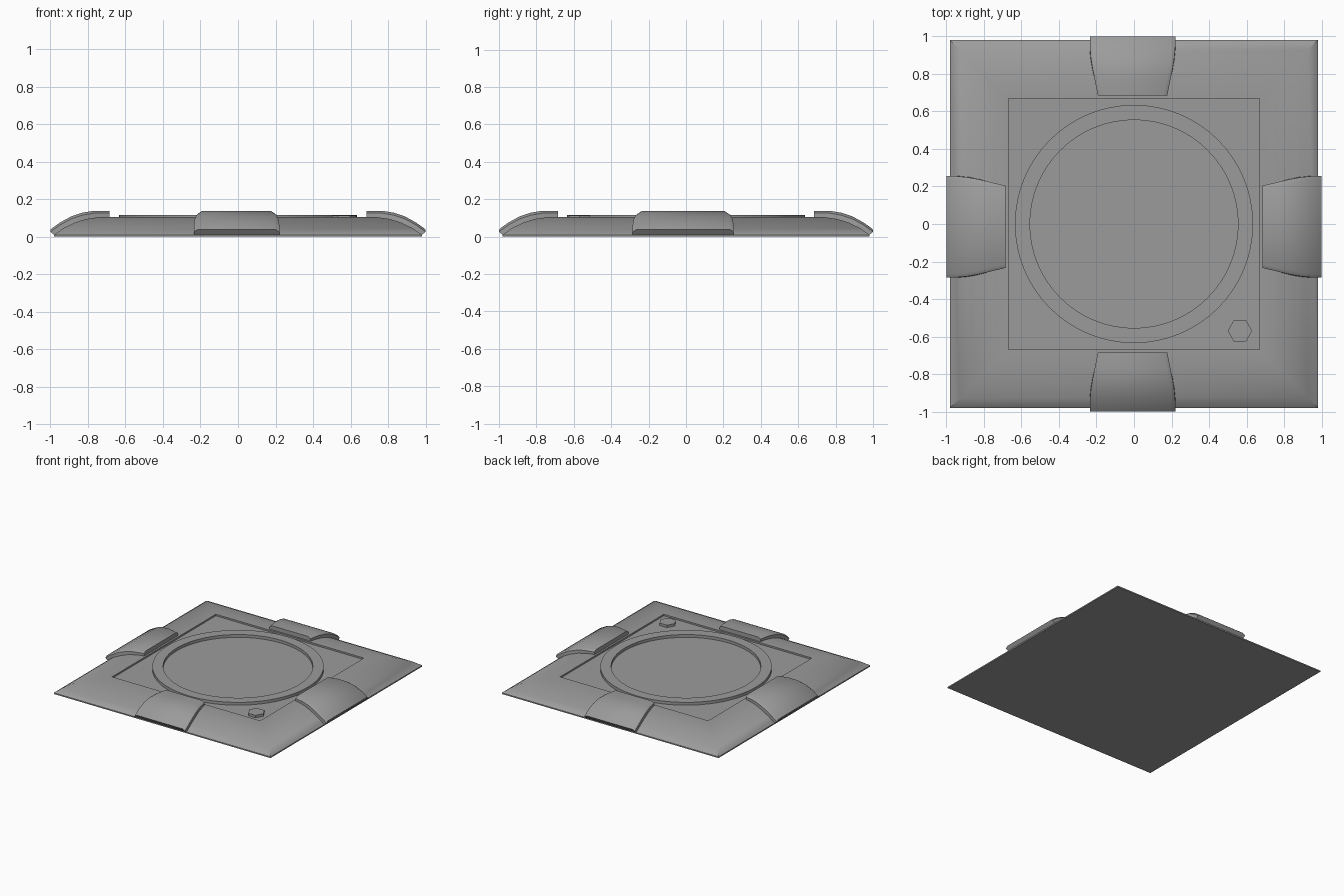
import bpy, bmesh, math

cube = bpy.data.objects.get("Cube")
if cube:
    bpy.data.objects.remove(cube, do_unlink=True)

grey = bpy.data.materials.new("mid grey")
grey.use_nodes = True
grey.diffuse_color = (0.33, 0.33, 0.33, 1)
grey.node_tree.nodes["Principled BSDF"].inputs["Base Color"].default_value = grey.diffuse_color


def loft(name, loops, closed=False, smooth=45):
    """Skin a series of equal-length point loops; cap the ends unless closed."""
    bm = bmesh.new()
    rings = [[bm.verts.new(p) for p in loop] for loop in loops]
    n = len(rings[0])
    pairs = list(zip(rings, rings[1:]))
    if closed:
        pairs.append((rings[-1], rings[0]))
    for a, b in pairs:
        for i in range(n):
            j = (i + 1) % n
            bm.faces.new((a[i], a[j], b[j], b[i]))
    if not closed:
        bm.faces.new(rings[0])
        bm.faces.new(rings[-1])
    bmesh.ops.recalc_face_normals(bm, faces=bm.faces)
    mesh = bpy.data.meshes.new(name)
    bm.to_mesh(mesh)
    bm.free()
    mesh.materials.append(grey)
    ob = bpy.data.objects.new(name, mesh)
    bpy.context.collection.objects.link(ob)
    bpy.ops.object.select_all(action="DESELECT")
    ob.select_set(True)
    bpy.context.view_layer.objects.active = ob
    bpy.ops.object.shade_smooth_by_angle(angle=math.radians(smooth))
    return ob


def polygon(radius, z, sides, cx=0, cy=0):
    return [(cx + radius * math.cos(math.tau * i / sides),
             cy + radius * math.sin(math.tau * i / sides), z) for i in range(sides)]


def square(h, z):
    return [(-h, -h, z), (h, -h, z), (h, h, z), (-h, h, z)]


# Square base with domed rim and shallow recessed panel
rim = [(0.98, 0), (0.98, 0.01), (0.93, 0.046), (0.87, 0.075), (0.81, 0.094),
       (0.74, 0.104), (0.67, 0.105), (0.67, 0.092)]
loft("base_plate", [square(h, z) for h, z in rim])

# Raised ring around the central disc
ring = [(0.635, 0.085), (0.635, 0.115), (0.555, 0.115), (0.555, 0.085)]
loft("centre_ring", [polygon(r, z, 64) for r, z in ring], closed=True)

# Hexagonal bolt head in one corner
loft("bolt_head", [polygon(0.065, z, 6, 0.565, -0.57) for z in (0.085, 0.112)])

# Clamp sections: distance and height on top, the same below, half width
sections = [
    (0.685, 0.138, 0.685, 0.085, 0.185),
    (0.77, 0.138, 0.77, 0.085, 0.202),
    (0.83, 0.128, 0.82, 0.078, 0.214),
    (0.89, 0.108, 0.87, 0.060, 0.223),
    (0.95, 0.075, 0.92, 0.035, 0.228),
    (0.985, 0.05, 0.96, 0.01, 0.228),
    (1.0, 0.038, 0.975, 0.006, 0.228),
]


def clamp(name, axis, side, widen, shift):
    loops = []
    for d, z, low_d, low_z, w in sections:
        w *= widen
        half = [(w, low_d, low_z), (w, d, z - 0.013), (w - 0.02, d, z)]
        outline = half + [(-a, b, c) for a, b, c in reversed(half)]
        loops.append([(a + shift, b * side, c) if axis == "y" else (b * side, a + shift, c)
                      for a, b, c in outline])
    loft(name, loops)


for side, front_name, side_name in ((-1, "front_clamp", "right_clamp"),
                                    (1, "back_clamp", "left_clamp")):
    clamp(front_name, "y", side, 1, -0.0075)
    clamp(side_name, "x", side, 1.185, -0.015)
